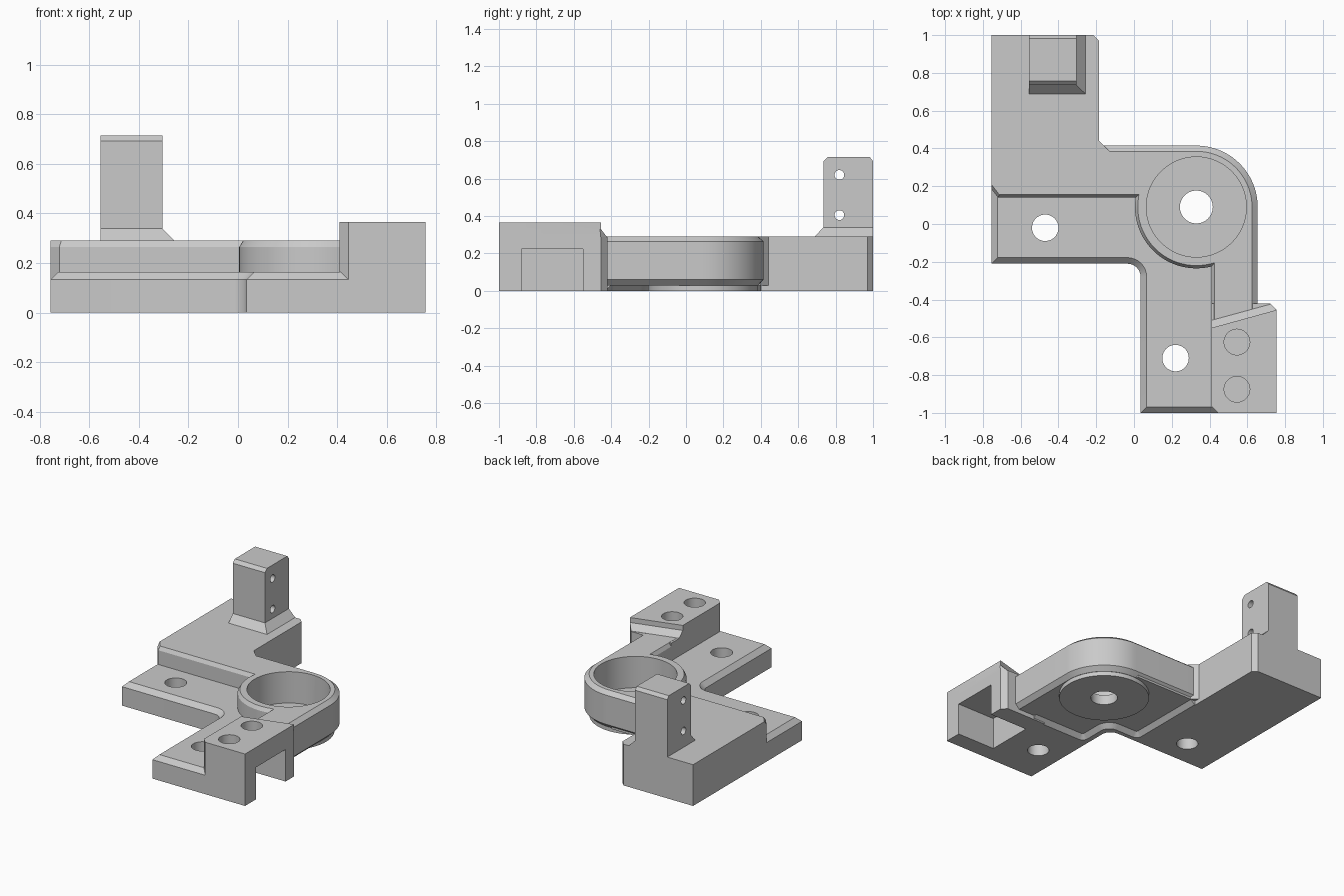
import bpy, bmesh
from math import sin, cos, radians, pi
from mathutils import Vector

cube = bpy.data.objects.get("Cube")
if cube:
    bpy.data.objects.remove(cube, do_unlink=True)

grey = bpy.data.materials.new("plain grey")
grey.use_nodes = True
GREY = (0.59, 0.59, 0.59, 1)
grey.diffuse_color = GREY
grey.node_tree.nodes["Principled BSDF"].inputs["Base Color"].default_value = GREY


def arc(cx, cy, r, a0, a1, n):
    steps = [radians(a0 + (a1 - a0) * i / n) for i in range(n + 1)]
    return [(cx + r * cos(a), cy + r * sin(a)) for a in steps]


def rect(x0, x1, y0, y1):
    return [(x0, y0), (x1, y0), (x1, y1), (x0, y1)]


def inset(outline, width):
    """Move each edge of a counter-clockwise outline inwards by width(midpoint)."""
    pts = [Vector(p) for p in outline]
    lines = []
    for a, b in zip(pts, pts[1:] + pts[:1]):
        d = (b - a).normalized()
        m = (a + b) / 2
        lines.append((Vector((-d.y, d.x)), width(m.x, m.y)))
    moved = []
    for i, p in enumerate(pts):
        (n1, w1), (n2, w2) = lines[i - 1], lines[i]
        det = n1.x * n2.y - n1.y * n2.x
        if abs(det) < 1e-3:
            moved.append(tuple(p + n1 * w1))
        else:
            moved.append((p.x + (w1 * n2.y - w2 * n1.y) / det,
                          p.y + (n1.x * w2 - n2.x * w1) / det))
    return moved


def finish(name, bm):
    bmesh.ops.recalc_face_normals(bm, faces=bm.faces[:])
    mesh = bpy.data.meshes.new(name)
    bm.to_mesh(mesh)
    bm.free()
    ob = bpy.data.objects.new(name, mesh)
    bpy.context.collection.objects.link(ob)
    mesh.materials.append(grey)
    return ob


def loft(name, *layers):
    """Solid through (height, outline) layers that share a point count."""
    bm = bmesh.new()
    rings = [[bm.verts.new((x, y, z)) for x, y in outline] for z, outline in layers]
    bm.faces.new(rings[0][::-1])
    bm.faces.new(rings[-1])
    n = len(rings[0])
    for low, high in zip(rings, rings[1:]):
        for i in range(n):
            j = (i + 1) % n
            bm.faces.new((low[i], low[j], high[j], high[i]))
    return finish(name, bm)


def prism(name, outline, z0, z1):
    return loft(name, (z0, outline), (z1, outline))


def disc(name, x, y, r, z0, z1):
    return prism(name, arc(x, y, r, 0, 354, 59), z0, z1)


def combine(target, other, operation):
    other.hide_render = True
    mod = target.modifiers.new(operation, 'BOOLEAN')
    mod.operation, mod.solver, mod.object = operation, 'EXACT', other
    bpy.context.view_layer.objects.active = target
    bpy.ops.object.modifier_apply(modifier=mod.name)
    bpy.data.objects.remove(other, do_unlink=True)


CX, CY, R = 0.33, 0.09, 0.325

# L-shaped mounting flange with a filleted inner corner and chamfered top
outline = [(-0.755, -0.21)] + arc(-0.035, -0.28, 0.07, 90, 0, 8) \
    + [(0.035, -1), (0.5, -1), (0.5, 0.1), (0.3, 0.4), (-0.755, 0.4)]
rim = inset(outline, lambda x, y: 0.032 if x < 0.04 and y < -0.2
            or x < -0.74 or y < -0.99 else 0)
body = loft("bracket_body", (0, outline), (0.133, outline), (0.165, rim))

# shallow relief with sloping walls under the cup
relief = [(0.7, -0.43)] + arc(0.11, -0.39, 0.04, 270, 180, 4) \
    + arc(0.0, -0.25, 0.07, 0, 90, 6) + arc(-0.14, -0.14, 0.04, 270, 180, 4) \
    + [(-0.18, 0.5), (0.7, 0.5)]
relief.reverse()
relief_floor = inset(relief, lambda x, y: 0.03 if x < 0.69 and y < 0.49 else 0)
combine(body, loft("relief", (-0.1, relief), (0, relief), (0.03, relief_floor)),
        'DIFFERENCE')


# raised deck wrapping the round cup, with chamfered rims
def outer_rim(x, y):
    ring = x > CX and y > CY
    return 0.03 if ring or x > 0.65 or (x > -0.17 and 0.41 < y < 0.42) else 0


def both_rims(x, y):
    inner = y < 0.19 and -0.75 < x < 0.42 and y > -0.59
    return outer_rim(x, y) or (0.015 if inner else 0)


outline = [(-0.755, 0.6), (-0.755, 0.185), (-0.72, 0.14)] \
    + arc(CX, CY, R, 171.15, 284.25, 24) + [(0.41, -0.6), (0.655, -0.6)] \
    + arc(CX, CY, R, 0, 90, 20) + [(-0.16, 0.415), (-0.185, 0.44), (-0.3, 0.6)]
deck = loft("deck", (0.03, inset(outline, outer_rim)), (0.06, outline),
            (0.265, outline), (0.29, inset(outline, both_rims)))
slab = prism("slab", [(-0.755, 0.22), (-0.185, 0.22), (-0.185, 0.97),
                      (-0.215, 1), (-0.755, 1)], 0, 0.29)
combine(body, slab, 'UNION')
combine(body, deck, 'UNION')
combine(body, disc("cup_base", CX, CY, R - 0.032, 0, 0.1), 'UNION')

# clamp block: foot, then a head with a slanted rear wall and sloping skirt
front = [(0.41, -0.965), (0.445, -1), (0.755, -1)]
foot = prism("foot", front + [(0.755, -0.455), (0.72, -0.42), (0.41, -0.42)], 0, 0.289)
skirt = front + [(0.755, -0.456), (0.724, -0.424), (0.41, -0.51)]
wall = front + [(0.755, -0.46), (0.754, -0.455), (0.41, -0.55)]
head = loft("head", (0.25, skirt), (0.29, skirt), (0.33, wall), (0.365, wall))
combine(body, foot, 'UNION')
combine(body, head, 'UNION')

# upright post with chamfered top and flared base
stem = rect(-0.555, -0.305, 0.735, 1)
post = loft("post", (0.25, stem), (0.693, stem),
            (0.715, rect(-0.555, -0.305, 0.757, 0.983)))
flare = loft("flare", (0.28, rect(-0.555, -0.256, 0.688, 1)),
             (0.29, rect(-0.555, -0.256, 0.688, 1)), (0.34, stem))
combine(post, flare, 'UNION')
combine(body, post, 'UNION')

# cup bore, screw holes, blind pin holes and side notch
cuts = [disc("bore", CX, CY, 0.265, 0.07, 0.5),
        prism("notch", rect(0.46, 0.9, -0.88, -0.55), -0.1, 0.225)]
for x, y, r, z in ((CX, CY, 0.087, -0.1), (-0.47, -0.02, 0.07, -0.1),
                   (0.22, -0.71, 0.07, -0.1), (0.545, -0.625, 0.068, 0.26),
                   (0.545, -0.875, 0.068, 0.26)):
    cuts.append(disc("drill", x, y, r, z, 0.5))
for z in (0.405, 0.62):
    bm = bmesh.new()
    bmesh.ops.create_cone(bm, cap_ends=True, segments=24, radius1=0.026,
                          radius2=0.026, depth=0.6)
    pin = finish("cross_pin", bm)
    pin.rotation_euler = (0, pi / 2, 0)
    pin.location = (-0.43, 0.82, z)
    cuts.append(pin)
bpy.context.view_layer.update()
for cutter in cuts:
    combine(body, cutter, 'DIFFERENCE')

bpy.ops.object.select_all(action='DESELECT')
body.select_set(True)
bpy.context.view_layer.objects.active = body
bpy.ops.object.shade_smooth_by_angle(angle=radians(25))
